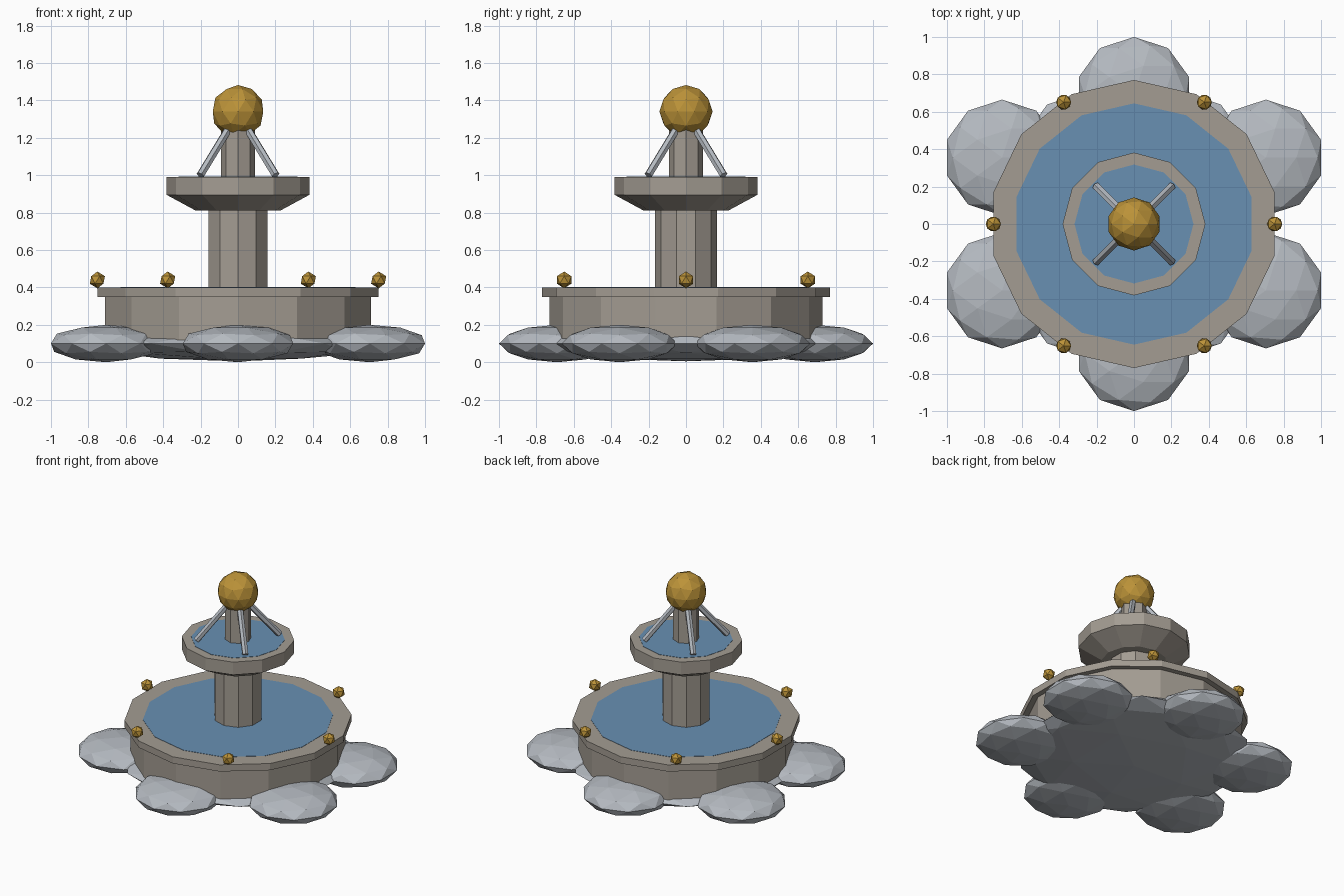
import bpy, bmesh
from math import sin, cos, pi, radians
from mathutils import Vector

cube = bpy.data.objects.get("Cube")
if cube:
    bpy.data.objects.remove(cube, do_unlink=True)


def material(name, color):
    mat = bpy.data.materials.new(name)
    mat.use_nodes = True
    mat.diffuse_color = (*color, 1)
    bsdf = next(n for n in mat.node_tree.nodes if n.type == 'BSDF_PRINCIPLED')
    bsdf.inputs["Base Color"].default_value = (*color, 1)
    return mat


stone = material("warm_stone", (0.37, 0.335, 0.29))
rock = material("pale_grey_rock", (0.46, 0.49, 0.53))
gold = material("gold", (0.50, 0.29, 0.04))
water = material("water_blue", (0.14, 0.28, 0.45))


def finish(bm, name, mat):
    bmesh.ops.recalc_face_normals(bm, faces=bm.faces)
    mesh = bpy.data.meshes.new(name)
    bm.to_mesh(mesh)
    bm.free()
    mesh.materials.append(mat)
    obj = bpy.data.objects.new(name, mesh)
    bpy.context.collection.objects.link(obj)
    return obj


def lathe(name, mat, sides, profile):
    """Faceted solid from (radius, height) pairs, with a corner on +y."""
    bm = bmesh.new()
    rings = []
    for r, z in profile:
        angles = [2 * pi * i / sides for i in range(sides)]
        rings.append([bm.verts.new((r * sin(a), r * cos(a), z)) for a in angles])
    for low, high in zip(rings, rings[1:]):
        for i in range(sides):
            j = (i + 1) % sides
            bm.faces.new((low[i], low[j], high[j], high[i]))
    bm.faces.new(rings[0])
    bm.faces.new(rings[-1])
    return finish(bm, name, mat)


def ball(name, mat, level, center, radius, height=None):
    bm = bmesh.new()
    bmesh.ops.create_icosphere(bm, subdivisions=level, radius=1)
    bmesh.ops.scale(bm, vec=(radius, radius, height or radius), verts=bm.verts)
    bmesh.ops.translate(bm, vec=center, verts=bm.verts)
    return finish(bm, name, mat)


def rod(name, mat, start, end, radius):
    a, b = Vector(start), Vector(end)
    bm = bmesh.new()
    bmesh.ops.create_cone(bm, cap_ends=True, segments=6, radius1=radius,
                          radius2=radius, depth=(b - a).length)
    obj = finish(bm, name, mat)
    obj.rotation_mode = 'QUATERNION'
    obj.rotation_quaternion = (b - a).to_track_quat('Z', 'Y')
    obj.location = (a + b) / 2
    return obj


# Flattened boulders: a broad one under the basin and six around it
ball("base_rock", rock, 2, (0, 0, 0.1), 0.79, 0.095)
spots = [(0, 0.69), (0, -0.69)]
spots += [(x, y) for x in (-0.705, 0.705) for y in (-0.355, 0.355)]
for i, (x, y) in enumerate(spots):
    ball(f"edge_rock_{i + 1}", rock, 2, (x, y, 0.1), 0.31, 0.1)

# Lower basin with overhanging rim, and its water
lathe("lower_basin", stone, 14,
      [(0.73, 0.1), (0.73, 0.35), (0.77, 0.35), (0.77, 0.4)])
lathe("lower_water", water, 14, [(0.645, 0.397), (0.645, 0.402)])

# Column, upper bowl, its water and the stem
lathe("column", stone, 10, [(0.165, 0.38), (0.165, 0.82)])
lathe("upper_bowl", stone, 12,
      [(0.225, 0.81), (0.382, 0.895), (0.382, 0.99)])
lathe("upper_water", water, 12, [(0.318, 0.987), (0.318, 0.992)])
lathe("stem", stone, 8, [(0.09, 0.98), (0.09, 1.26)])

# Four slanted spouts running from the top ball to the upper water
for i in range(4):
    a = radians(45 + 90 * i)
    rod(f"spout_{i + 1}", rock,
        (0.285 * cos(a), 0.285 * sin(a), 1.0),
        (0.07 * cos(a), 0.07 * sin(a), 1.25), 0.022)

# Gold finial and six small gold balls on the rim
ball("top_ball", gold, 2, (0, 0, 1.34), 0.142)
for i in range(6):
    a = radians(60 * i)
    ball(f"rim_ball_{i + 1}", gold, 1,
         (0.752 * cos(a), 0.752 * sin(a), 0.44), 0.045)
